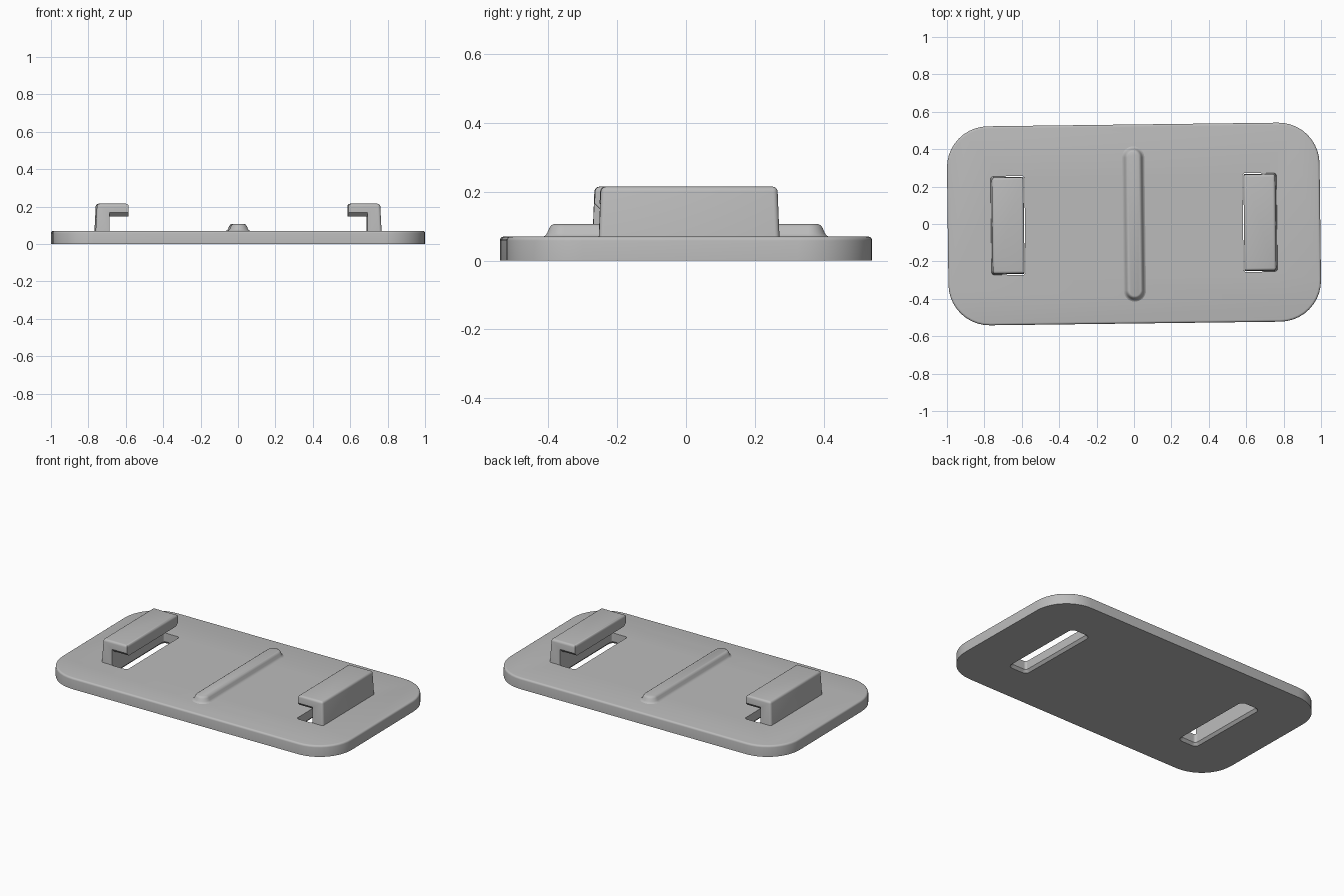
import bpy, bmesh, math

cube = bpy.data.objects.get("Cube")
if cube:
    bpy.data.objects.remove(cube)

TURN = 0.0125      # slight turn of the whole part about z
DECK = 0.07        # plate thickness

grey = bpy.data.materials.new("plain grey")
grey.use_nodes = True
grey.diffuse_color = (0.5, 0.5, 0.5, 1)
grey.node_tree.nodes["Principled BSDF"].inputs["Base Color"].default_value = (0.5, 0.5, 0.5, 1)


def finish(bm, name):
    bmesh.ops.recalc_face_normals(bm, faces=bm.faces[:])
    mesh = bpy.data.meshes.new(name)
    bm.to_mesh(mesh)
    bm.free()
    mesh.materials.append(grey)
    ob = bpy.data.objects.new(name, mesh)
    ob.rotation_euler.z = TURN
    bpy.context.collection.objects.link(ob)
    return ob


def smooth(ob):
    bpy.ops.object.select_all(action='DESELECT')
    ob.select_set(True)
    bpy.context.view_layer.objects.active = ob
    bpy.ops.object.shade_smooth_by_angle(angle=math.radians(35))


def rounded_loft(name, rings, cx=0, steps=10):
    """Stack rounded rectangles given as (half x, half y, radius, z)."""
    bm = bmesh.new()
    loops = []
    for hx, hy, r, z in rings:
        loop = []
        for q, (sx, sy) in enumerate([(1, 1), (-1, 1), (-1, -1), (1, -1)]):
            for i in range(steps + 1):
                a = math.pi / 2 * (q + i / steps)
                loop.append(bm.verts.new((cx + sx * (hx - r) + r * math.cos(a),
                                          sy * (hy - r) + r * math.sin(a), z)))
        loops.append(loop)
    n = len(loops[0])
    for low, high in zip(loops, loops[1:]):
        for i in range(n):
            j = (i + 1) % n
            bm.faces.new((low[i], low[j], high[j], high[i]))
    bm.faces.new(loops[0][::-1])
    bm.faces.new(loops[-1])
    bmesh.ops.remove_doubles(bm, verts=bm.verts[:], dist=1e-5)
    return finish(bm, name)


# Base plate: sharp below, small rounded edge on top
B = 0.012
rings = [(0.996, 0.532, 0.22, 0)]
for i in range(5):
    a = math.pi / 2 * i / 4
    inset = B * (1 - math.cos(a))
    rings.append((0.996 - inset, 0.532 - inset, 0.22 - inset, DECK - B + B * math.sin(a)))
plate = rounded_loft("base_plate", rings)

# Slots under the hook arms, flared at the underside
for side, word in ((1, "left"), (-1, "right")):
    cutter = rounded_loft(word + "_slot_cutter",
                          [(0.068, 0.28, 0.03, -0.01), (0.068, 0.28, 0.03, 0),
                           (0.0535, 0.265, 0.015, 0.016), (0.0535, 0.265, 0.015, 0.1)],
                          cx=side * 0.6365, steps=4)
    cutter.hide_render = True
    cutter.hide_viewport = True
    cutter.display_type = 'WIRE'
    cut = plate.modifiers.new(word + " slot", 'BOOLEAN')
    cut.operation = 'DIFFERENCE'
    cut.solver = 'EXACT'
    cut.object = cutter
smooth(plate)

# Centre rib: capsule outline with a soft foot and rounded crown
section = [(0.060, 0.06), (0.060, 0.07), (0.054, 0.073), (0.049, 0.08),
           (0.043, 0.094), (0.038, 0.102), (0.030, 0.106)]
rib = rounded_loft("centre_rib", [(w, 0.355 + w, w, z) for w, z in section])
smooth(rib)


def prism(bm, points, half_width, side):
    """Extrude an x-z outline across y, with the half width set by height."""
    ends = [[bm.verts.new((side * x, s * half_width(z), z)) for x, z in points] for s in (-1, 1)]
    faces = [bm.faces.new(e) for e in ends]
    n = len(points)
    for i in range(n):
        j = (i + 1) % n
        faces.append(bm.faces.new((ends[0][i], ends[0][j], ends[1][j], ends[1][i])))
    return faces


# Hooks: tapered leg, arm reaching inward, chamfered lip under the arm
TOP, LIP, UNDER = 0.215, 0.167, 0.147
INNER, TIP = 0.69, 0.588


def taper(z):
    return 0.2625 - 0.04 * (z - DECK)


def lip_taper(z):
    return taper(LIP) - (LIP - z)


for side, word in ((1, "left"), (-1, "right")):
    bm = bmesh.new()
    prism(bm, [(0.767, 0.02), (0.757, TOP), (TIP, TOP), (TIP, LIP),
               (INNER, LIP), (INNER, 0.02)], taper, side)
    soft = []
    for e in bm.edges:
        a, b = e.verts
        on_top = min(a.co.z, b.co.z) > TOP - 0.001
        outer = min(abs(a.co.x), abs(b.co.x)) > 0.75 and abs(a.co.y - b.co.y) < 0.1
        if on_top or outer:
            soft.append(e)
    bmesh.ops.bevel(bm, geom=soft, offset=0.014, segments=4, profile=0.5, affect='EDGES')
    prism(bm, [(TIP, UNDER), (TIP, LIP), (INNER, LIP), (INNER, UNDER)], lip_taper, side)
    smooth(finish(bm, word + "_hook"))
